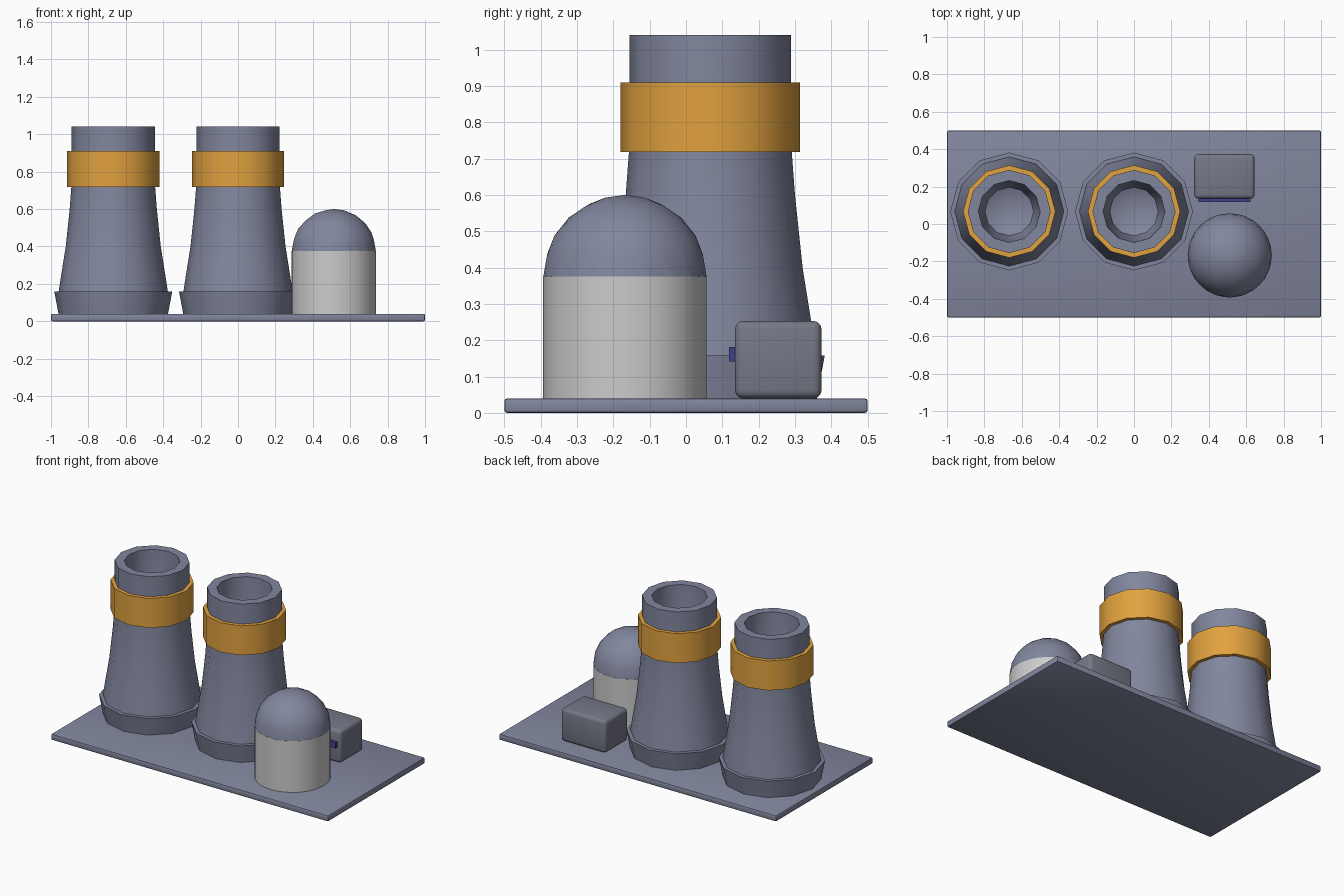
import bpy, bmesh, math

if "Cube" in bpy.data.objects:
    bpy.data.objects.remove(bpy.data.objects["Cube"])


def material(name, rgb):
    m = bpy.data.materials.new(name)
    m.diffuse_color = (*rgb, 1)
    m.use_nodes = True
    m.node_tree.nodes["Principled BSDF"].inputs["Base Color"].default_value = m.diffuse_color
    return m


SLATE = material("slate", (0.22, 0.24, 0.34))
DARK = material("dark_grey", (0.18, 0.19, 0.24))
GOLD = material("orange", (0.75, 0.36, 0.05))
BLUE = material("deep_blue", (0.05, 0.05, 0.28))


def add_object(name, bm, mat=None, angle=None):
    bmesh.ops.recalc_face_normals(bm, faces=bm.faces)
    mesh = bpy.data.meshes.new(name)
    bm.to_mesh(mesh)
    bm.free()
    ob = bpy.data.objects.new(name, mesh)
    bpy.context.collection.objects.link(ob)
    if mat:
        mesh.materials.append(mat)
    if angle:
        bpy.ops.object.select_all(action='DESELECT')
        ob.select_set(True)
        bpy.context.view_layer.objects.active = ob
        bpy.ops.object.shade_smooth_by_angle(angle=math.radians(angle))
    return ob


def lathe(name, profile, sides, loc, mat=None, closed=False):
    """Revolve (radius, z) points around the vertical axis."""
    bm = bmesh.new()
    rings = []
    for r, z in profile:
        if r == 0:
            rings.append([bm.verts.new((loc[0], loc[1], z))] * sides)
        else:
            rings.append([bm.verts.new((loc[0] + r * math.cos(math.tau * i / sides),
                                        loc[1] + r * math.sin(math.tau * i / sides), z))
                          for i in range(sides)])
    pairs = list(zip(rings, rings[1:]))
    if closed:
        pairs.append((rings[-1], rings[0]))
    for a, b in pairs:
        for i in range(sides):
            j = (i + 1) % sides
            bm.faces.new(dict.fromkeys((a[i], a[j], b[j], b[i])))
    return add_object(name, bm, mat, 40)


def box(name, lo, hi, mat, bevel=0.0, segments=3):
    bm = bmesh.new()
    bmesh.ops.create_cube(bm, size=1)
    for v in bm.verts:
        v.co = [(l + h) / 2 + c * (h - l) for l, h, c in zip(lo, hi, v.co)]
    if bevel:
        bmesh.ops.bevel(bm, geom=bm.edges[:], offset=bevel, segments=segments,
                        profile=0.5, affect='EDGES')
    return add_object(name, bm, mat, 35)


# Ground slab
box("base_plate", (-1, -0.5, 0), (1, 0.5, 0.04), SLATE, 0.008, 2)

# Cooling towers: flared foot, curved shell, recessed mouth
TOWER = [(0, 0.04), (0.293, 0.04), (0.315, 0.158), (0.292, 0.158), (0.278, 0.25),
         (0.254, 0.4), (0.233, 0.6), (0.224, 0.72), (0.222, 0.9), (0.222, 1.04),
         (0.165, 1.04), (0.16, 0.8), (0.13, 0.66), (0, 0.6)]
BAND = [(0.215, 0.718), (0.247, 0.718), (0.247, 0.91), (0.215, 0.91)]
for side, x in (("left", -0.667), ("middle", 0.0)):
    lathe(side + "_cooling_tower", TOWER, 12, (x, 0.067), SLATE)
    lathe(side + "_tower_band", BAND, 12, (x, 0.067), GOLD, closed=True)

# Domed containment building
CENTRE = (0.512, -0.168)
lathe("reactor_wall", [(0, 0.04), (0.225, 0.04), (0.225, 0.375), (0, 0.375)], 32, CENTRE)
dome = bmesh.new()
bmesh.ops.create_icosphere(dome, subdivisions=3, radius=0.225)
bmesh.ops.bisect_plane(dome, geom=dome.verts[:] + dome.edges[:] + dome.faces[:],
                       plane_co=(0, 0, 0), plane_no=(0, 0, 1), clear_inner=True)
bmesh.ops.translate(dome, verts=dome.verts, vec=(*CENTRE, 0.375))
add_object("reactor_dome", dome, SLATE, 40)

# Control building with window strip
box("control_building", (0.322, 0.135, 0.04), (0.645, 0.373, 0.253), DARK, 0.022)
box("window_strip", (0.345, 0.118, 0.142), (0.622, 0.15, 0.181), BLUE)
